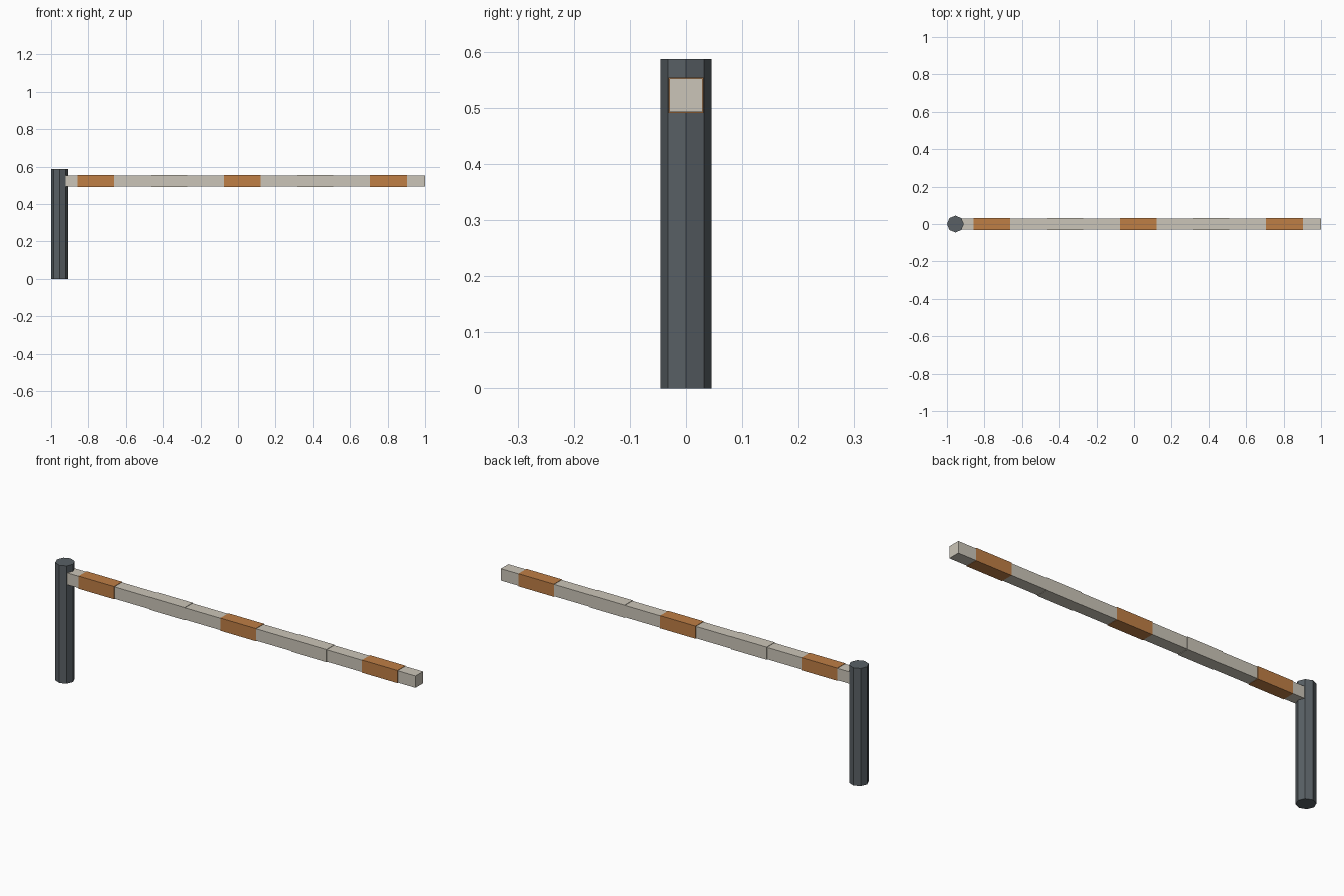
import bpy
from math import pi

if "Cube" in bpy.data.objects:
    bpy.data.objects.remove(bpy.data.objects["Cube"])


def material(name, rgb):
    m = bpy.data.materials.new(name)
    m.diffuse_color = (*rgb, 1)
    m.use_nodes = True
    m.node_tree.nodes["Principled BSDF"].inputs["Base Color"].default_value = m.diffuse_color
    return m


DARK = material("dark_steel", (0.10, 0.118, 0.13))
PALE = material("pale_paint", (0.60, 0.56, 0.48))
ORANGE = material("orange_paint", (0.52, 0.21, 0.06))

POST_X, R, HEIGHT = -0.955, 0.045, 0.587
ARM_Z, ARM_T, BAND_T = 0.5225, 0.059, 0.063
LENGTH = 1.0 - POST_X


def box(name, x, length, thick, mat):
    bpy.ops.mesh.primitive_cube_add(size=1, location=(x, 0, ARM_Z))
    o = bpy.context.object
    o.name = name
    o.scale = (length, thick, thick)
    bpy.ops.object.transform_apply(location=False, rotation=False, scale=True)
    o.data.materials.append(mat)


# Eight-sided post
bpy.ops.mesh.primitive_cylinder_add(vertices=8, radius=R, depth=HEIGHT,
                                    location=(POST_X, 0, HEIGHT / 2))
post = bpy.context.object
post.name = "post"
post.data.materials.append(DARK)

# Barrier arm, rooted in the post
box("barrier_arm", POST_X + LENGTH / 2, LENGTH, ARM_T, PALE)

# Slightly thicker bands in alternating colours
step = LENGTH / 5
for i in range(5):
    box(f"arm_band_{i + 1}", POST_X + step * (i + 0.5), step / 2, BAND_T,
        PALE if i % 2 else ORANGE)
